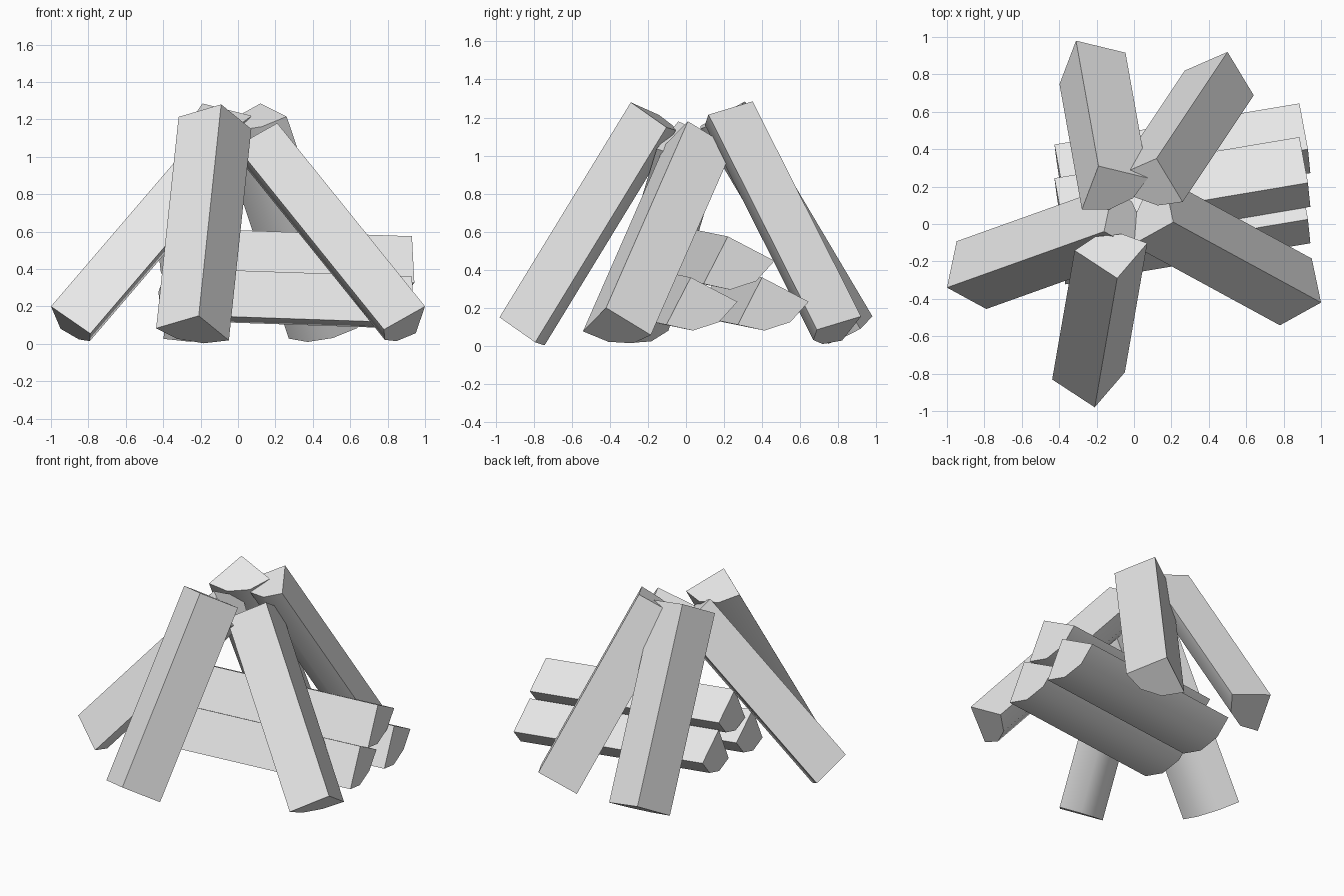
import bpy
import bmesh
import math
from mathutils import Vector

cube = bpy.data.objects.get("Cube")
if cube:
    bpy.data.objects.remove(cube, do_unlink=True)

wood = bpy.data.materials.new("light_grey_wood")
wood.use_nodes = True
wood.diffuse_color = (0.8, 0.8, 0.8, 1)
wood.node_tree.nodes["Principled BSDF"].inputs["Base Color"].default_value = (0.8, 0.8, 0.8, 1)

RADIUS = 0.28
ARC_ANGLES = (-45, -15, 15, 45)


def split_log(name, start, end, bark):
    """Quarter log: split ridge runs start to end, rounded bark faces the bark direction."""
    start, end = Vector(start), Vector(end)
    axis = (end - start).normalized()
    out = Vector(bark)
    out = (out - axis * out.dot(axis)).normalized()
    side = axis.cross(out)

    # Wedge section: the ridge point and the bark arc
    section = [Vector()]
    for angle in ARC_ANGLES:
        a = math.radians(angle)
        section.append((out * math.cos(a) + side * math.sin(a)) * RADIUS)

    bm = bmesh.new()
    cap = bm.faces.new([bm.verts.new(start + p) for p in section])
    extruded = bmesh.ops.extrude_face_region(bm, geom=[cap], use_keep_orig=True)
    moved = [g for g in extruded["geom"] if isinstance(g, bmesh.types.BMVert)]
    bmesh.ops.translate(bm, verts=moved, vec=end - start)
    bmesh.ops.recalc_face_normals(bm, faces=bm.faces)

    mesh = bpy.data.meshes.new(name)
    bm.to_mesh(mesh)
    bm.free()
    mesh.materials.append(wood)
    obj = bpy.data.objects.new(name, mesh)
    bpy.context.collection.objects.link(obj)

    # Smooth bark, crisp split edges and ends
    bpy.ops.object.select_all(action="DESELECT")
    obj.select_set(True)
    bpy.context.view_layer.objects.active = obj
    bpy.ops.object.shade_smooth_by_angle(angle=math.radians(40))


# Leaning logs: foot of the ridge, top of the ridge, bark direction
split_log("front_leaning_log", (-0.21, -0.98, 0.15), (-0.09, -0.29, 1.28), (-0.06, 0.32, -0.17))
split_log("left_leaning_log", (1.0, -0.42, 0.20), (0.21, 0.01, 1.18), (-0.26, 0.11, -0.255))
split_log("right_leaning_log", (-1.0, -0.34, 0.20), (-0.16, -0.04, 1.18), (0.25, 0.13, -0.295))
split_log("back_right_leaning_log", (-0.31, 0.98, 0.155), (-0.19, 0.31, 1.285), (0.16, -0.27, -0.176))
split_log("back_left_leaning_log", (0.50, 0.92, 0.155), (0.12, 0.35, 1.285), (-0.08, -0.30, -0.178))

# Stacked logs lying parallel, given by the left end of the ridge
run = Vector((1.31, 0.22, -0.045))
for name, ridge_end in (
    ("upper_stacked_log", (0.93, 0.22, 0.575)),
    ("back_stacked_log", (0.93, 0.40, 0.36)),
    ("front_stacked_log", (0.93, 0.025, 0.36)),
):
    split_log(name, Vector(ridge_end) - run, ridge_end, (-0.03, 0.12, -0.385))
